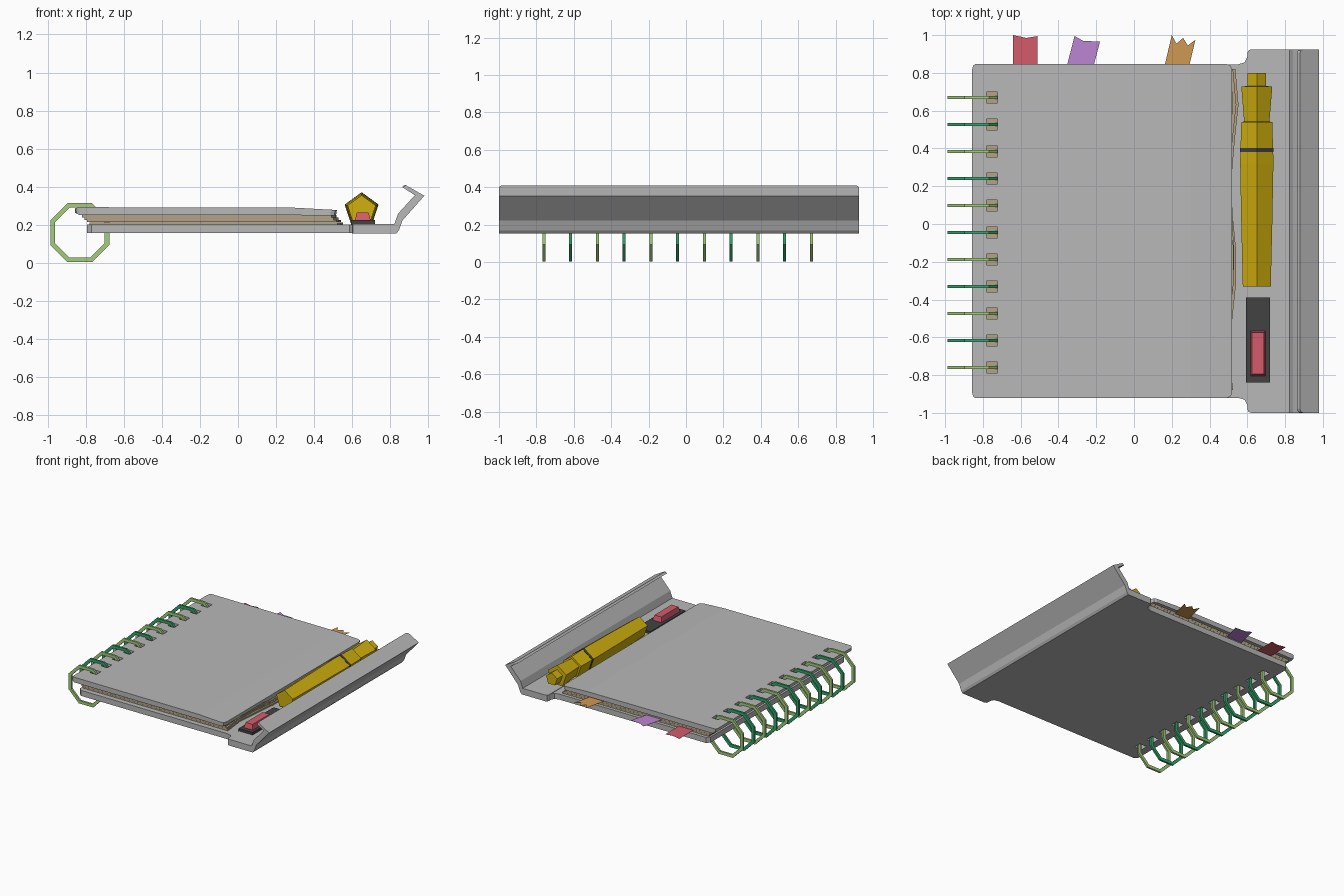
import bpy, bmesh, math, random
from mathutils import Vector

if "Cube" in bpy.data.objects:
    bpy.data.objects.remove(bpy.data.objects["Cube"])

random.seed(4)


def material(name, r, g, b):
    m = bpy.data.materials.new(name)
    lin = [((c / 255 + 0.055) / 1.055) ** 2.4 for c in (r, g, b)]
    m.diffuse_color = (*lin, 1)
    m.use_nodes = True
    m.node_tree.nodes["Principled BSDF"].inputs["Base Color"].default_value = m.diffuse_color
    return m


GREY = material("cover grey", 184, 184, 184)
YELLOW = material("pen yellow", 208, 176, 14)
BLACK = material("black", 66, 66, 66)
RED = material("red", 212, 92, 106)
PURPLE = material("purple", 188, 134, 210)
ORANGE = material("orange", 208, 152, 84)
TAN = material("paper tan", 180, 164, 134)
LIGHT_GREEN = material("light green", 164, 206, 124)
DARK_GREEN = material("dark green", 54, 164, 108)


def finish(bm, name, *mats):
    bmesh.ops.recalc_face_normals(bm, faces=bm.faces)
    me = bpy.data.meshes.new(name)
    bm.to_mesh(me)
    bm.free()
    for m in mats:
        me.materials.append(m)
    ob = bpy.data.objects.new(name, me)
    bpy.context.collection.objects.link(ob)
    return ob


def loft(bm, sections, closed=False, mat=0):
    """Skin equal-length point loops; cap the ends unless closed."""
    rows = [[bm.verts.new(p) for p in s] for s in sections]
    n = len(rows[0])
    pairs = list(zip(rows, rows[1:])) + ([(rows[-1], rows[0])] if closed else [])
    for a, b in pairs:
        for i in range(n):
            f = bm.faces.new((a[i], a[(i + 1) % n], b[(i + 1) % n], b[i]))
            f.material_index = mat
    if not closed:
        bm.faces.new(rows[0])
        bm.faces.new(rows[-1])
    return rows


def side_profile(name, pts, y0, y1, corners, radius, mat):
    """Extrude an xz profile along y and round the listed end corners."""
    bm = bmesh.new()
    rows = loft(bm, [[(x, y, z) for x, z in pts] for y in (y0, y1)])
    edges = [bm.edges.get((r[a], r[b])) for r in rows for a, b in corners]
    bmesh.ops.bevel(bm, geom=edges, offset=radius, segments=2, profile=0.5, affect='EDGES')
    return finish(bm, name, mat)


def plan(name, pts, z0, z1, mat, inset=0.0):
    """Extrude an xy outline upwards, optionally tapering towards the top."""
    c = sum((Vector(p) for p in pts), Vector((0, 0))) / len(pts)
    top = [(x - math.copysign(inset, x - c.x), y - math.copysign(inset, y - c.y), z1) for x, y in pts]
    bm = bmesh.new()
    loft(bm, [[(x, y, z0) for x, y in pts], top])
    return finish(bm, name, mat)


def rect(x0, x1, y0, y1):
    return [(x0, y0), (x1, y0), (x1, y1), (x0, y1)]


ring_ys = [0.67 - 0.143 * i for i in range(11)]


def punch_holes(ob, x0, x1, z0, z1):
    bm = bmesh.new()
    for y in ring_ys:
        loft(bm, [[(x, v, z) for x, v in rect(x0, x1, y - 0.03, y + 0.03)] for z in (z0, z1)])
    cutter = finish(bm, "hole_cutter", TAN)
    cutter.hide_render = True
    mod = ob.modifiers.new("holes", 'BOOLEAN')
    mod.object, mod.operation, mod.solver = cutter, 'DIFFERENCE', 'EXACT'
    bpy.context.view_layer.objects.active = ob
    bpy.ops.object.modifier_apply(modifier=mod.name)
    bpy.data.objects.remove(cutter)


# Front cover, bending down slightly towards the flap
front = side_profile("front_cover",
                     [(-0.83, 0.25), (0.30, 0.25), (0.515, 0.247), (0.52, 0.277), (0.30, 0.289),
                      (-0.84, 0.292), (-0.857, 0.285), (-0.857, 0.262)],
                     -0.922, 0.847, [(2, 3), (6, 7)], 0.03, GREY)
punch_holes(front, -0.782, -0.723, 0.22, 0.33)

# Back cover, flaring out where it meets the flap
back = plan("back_cover",
            [(-0.795, -0.895), (-0.77, -0.92), (0.55, -0.92), (0.585, -0.93), (0.60, -0.96),
             (0.60, 0.885), (0.585, 0.855), (0.55, 0.845), (-0.77, 0.845), (-0.795, 0.82)],
            0.155, 0.20, GREY)
punch_holes(back, -0.735, -0.668, 0.12, 0.23)

# Folded flap
side_profile("flap",
             [(0.60, 0.153), (0.832, 0.153), (0.846, 0.17), (0.865, 0.222), (0.98, 0.352),
              (0.878, 0.41), (0.863, 0.398), (0.93, 0.355), (0.842, 0.258), (0.822, 0.204), (0.60, 0.204)],
             -1.0, 0.925, [(0, 10), (5, 6)], 0.02, GREY)

# Stack of wavy paper sheets, stepping sideways towards the top
for i in range(4):
    z = 0.2005 + 0.0125 * i
    right = []
    for k in range(10):
        y = -0.88 + 1.70 * k / 9
        wave = 0.02 * math.cos(7.0 * (y - 0.68)) + random.uniform(-0.008, 0.008)
        right.append((0.53 - 0.012 * i + wave, y))
    left = -0.78 - 0.013 * i
    plan(f"paper_sheet_{i}", [(left, -0.88)] + right + [(left, 0.82)], z, z + 0.012, TAN)

# Torn sticky tabs at the top edge
tabs = {
    "red_tab": (RED, 0.213, [(-0.64, 0.70), (-0.51, 0.70), (-0.51, 0.995), (-0.57, 0.985), (-0.64, 1.0)]),
    "purple_tab": (PURPLE, 0.225, [(-0.39, 0.70), (-0.25, 0.70), (-0.18, 0.965), (-0.27, 0.97), (-0.315, 0.995)]),
    "orange_tab": (ORANGE, 0.238, [(0.13, 0.70), (0.26, 0.70), (0.325, 0.975), (0.285, 0.945),
                                   (0.26, 0.985), (0.225, 0.955), (0.20, 1.0)]),
}
for name, (mat, z, pts) in tabs.items():
    plan(name, pts, z, z + 0.001, mat)

# Octagonal binding rings in alternating greens
for i, y in enumerate(ring_ys):
    sections = []
    for k in range(8):
        a = math.radians(22.5 + 45 * k)
        ring = []
        for apothem, dy in ((0.155, -0.008), (0.155, 0.008), (0.131, 0.008), (0.131, -0.008)):
            r = apothem / math.cos(math.radians(22.5))
            ring.append((-0.832 + r * math.cos(a), y + dy, 0.158 + r * math.sin(a)))
        sections.append(ring)
    bm = bmesh.new()
    loft(bm, sections, closed=True)
    finish(bm, f"binding_ring_{i}", DARK_GREEN if i % 2 else LIGHT_GREEN)

# Five-sided pen with a black band
stations = [(-0.33, 0.074), (0.0, 0.082), (0.32, 0.088), (0.38, 0.087), (0.38, 0.089), (0.402, 0.089),
            (0.402, 0.086), (0.54, 0.082), (0.542, 0.067), (0.728, 0.082), (0.73, 0.050), (0.80, 0.050)]
bm = bmesh.new()
loft(bm, [[(0.65 + hw / 0.951 * math.sin(math.tau * k / 5), y,
            0.277 + hw / 0.951 * math.cos(math.tau * k / 5)) for k in range(5)] for y, hw in stations])
for f in bm.faces:
    if 0.379 < f.calc_center_median().y < 0.403:
        f.material_index = 1
finish(bm, "pen", YELLOW, BLACK)

# Clasp plate with a red button
plan("clasp_plate", rect(0.593, 0.72, -0.84, -0.39), 0.20, 0.224, BLACK)
plan("clasp_button", rect(0.615, 0.697, -0.805, -0.565), 0.222, 0.264, RED, inset=0.01)
